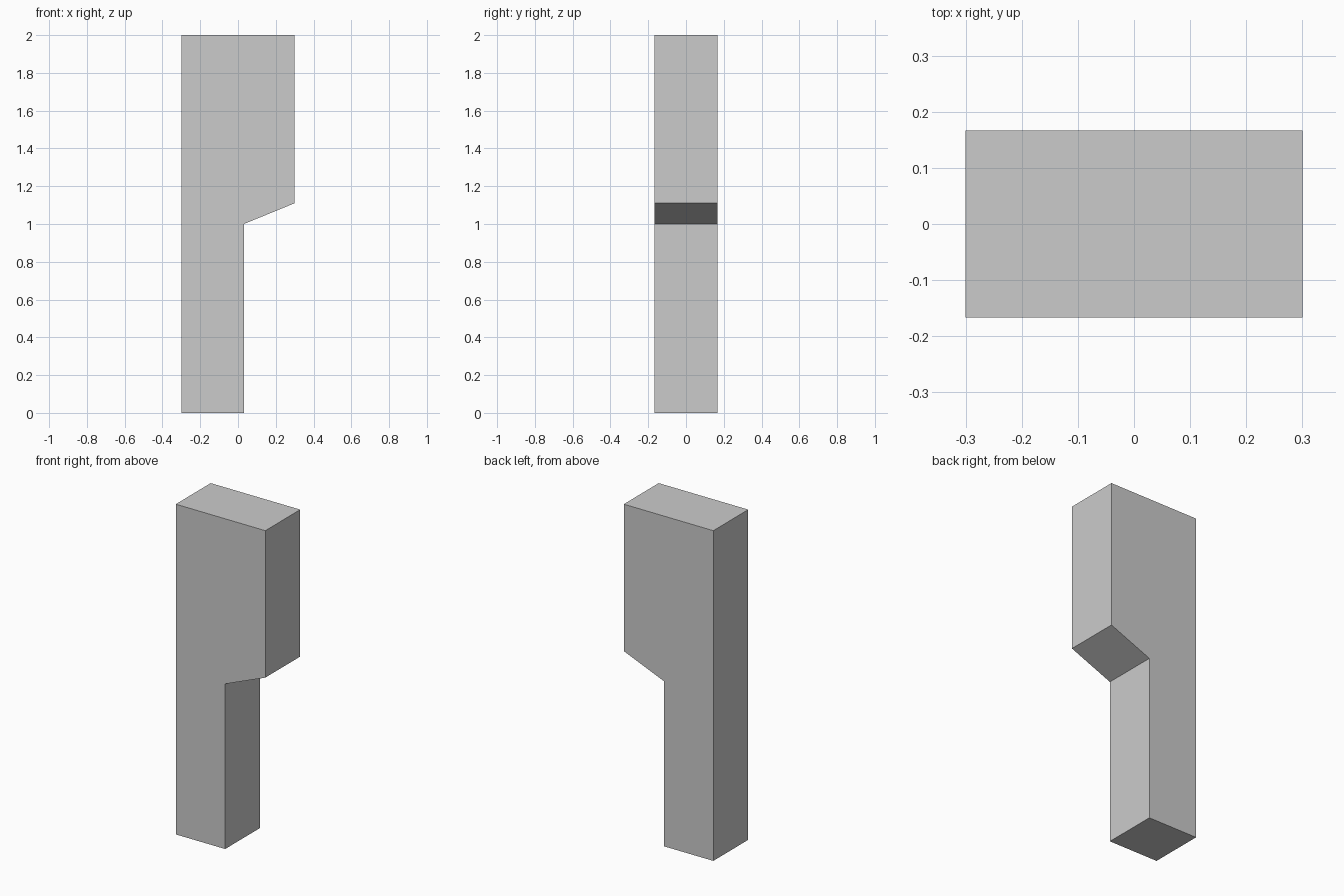
import bpy, bmesh

if "Cube" in bpy.data.objects:
    bpy.data.objects.remove(bpy.data.objects["Cube"])

HALF_DEPTH = 0.167
SEAM = 0.031


def extruded_profile(name, profile):
    """Extrude a closed x/z profile through the depth of the model."""
    bm = bmesh.new()
    face = bm.faces.new([bm.verts.new((x, -HALF_DEPTH, z)) for x, z in profile])
    result = bmesh.ops.extrude_face_region(bm, geom=[face])
    verts = [v for v in result["geom"] if isinstance(v, bmesh.types.BMVert)]
    bmesh.ops.translate(bm, vec=(0, 2 * HALF_DEPTH, 0), verts=verts)
    bmesh.ops.recalc_face_normals(bm, faces=bm.faces)
    mesh = bpy.data.meshes.new(name)
    bm.to_mesh(mesh)
    bm.free()
    obj = bpy.data.objects.new(name, mesh)
    bpy.context.collection.objects.link(obj)
    return obj


# Full-height post
extruded_profile("post", [(-0.3, 0), (SEAM, 0), (SEAM, 2), (-0.3, 2)])

# Upper side block with a sloped underside
extruded_profile("side_block", [(SEAM, 1.0), (0.3, 1.11), (0.3, 2), (SEAM, 2)])
